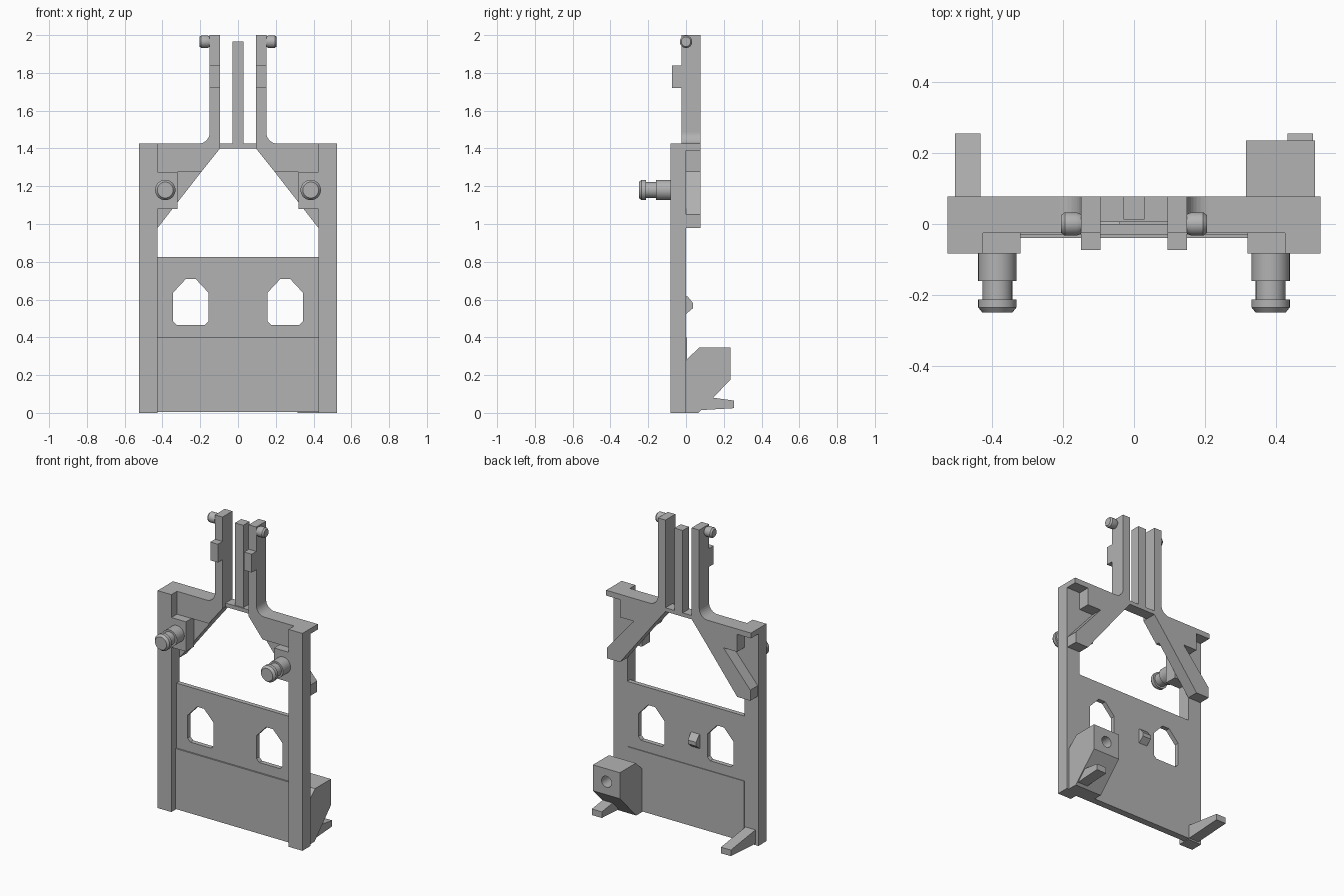
import bpy, bmesh, math
from mathutils import Vector

cube = bpy.data.objects.get("Cube")
if cube:
    bpy.data.objects.remove(cube)

grey = bpy.data.materials.new("plain grey")
grey.use_nodes = True
color = (0.45, 0.45, 0.45, 1)
grey.diffuse_color = color
grey.node_tree.nodes["Principled BSDF"].inputs["Base Color"].default_value = color


def finish(name, bm):
    bmesh.ops.recalc_face_normals(bm, faces=bm.faces)
    mesh = bpy.data.meshes.new(name)
    bm.to_mesh(mesh)
    bm.free()
    mesh.materials.append(grey)
    obj = bpy.data.objects.new(name, mesh)
    bpy.context.collection.objects.link(obj)
    return obj


def prism(name, pts, a, b, axis="y"):
    """Extrude a profile: (x, z) along y, or (y, z) along x."""
    bm = bmesh.new()
    place = (lambda p, t: (p[0], t, p[1])) if axis == "y" else (lambda p, t: (t, p[0], p[1]))
    face = bm.faces.new([bm.verts.new(place(p, a)) for p in pts])
    out = bmesh.ops.extrude_face_region(bm, geom=[face])
    shift = Vector((0, b - a, 0)) if axis == "y" else Vector((b - a, 0, 0))
    bmesh.ops.translate(bm, vec=shift, verts=[v for v in out["geom"] if isinstance(v, bmesh.types.BMVert)])
    return finish(name, bm)


def box(name, x, y, z):
    x = sorted(x)
    return prism(name, [(x[0], z[0]), (x[1], z[0]), (x[1], z[1]), (x[0], z[1])], *y)


def turned(name, profile, origin, axis, sides=32):
    """Stack of rings (distance, radius) along an axis, with capped ends."""
    bm = bmesh.new()
    axis = Vector(axis)
    up = Vector((0, 0, 1))
    side = axis.cross(up)
    rings = []
    for d, r in profile:
        angles = [2 * math.pi * i / sides for i in range(sides)]
        rings.append([bm.verts.new(Vector(origin) + axis * d + (side * math.cos(t) + up * math.sin(t)) * r)
                      for t in angles])
    for p, q in zip(rings, rings[1:]):
        for i in range(sides):
            j = (i + 1) % sides
            bm.faces.new((p[i], p[j], q[j], q[i]))
    bm.faces.new(rings[0])
    bm.faces.new(rings[-1])
    obj = finish(name, bm)
    bpy.context.view_layer.objects.active = obj
    obj.select_set(True)
    bpy.ops.object.shade_smooth_by_angle(angle=math.radians(30))
    obj.select_set(False)
    return obj


def cut(obj, cutter):
    mod = obj.modifiers.new("cut", "BOOLEAN")
    mod.operation = "DIFFERENCE"
    mod.solver = "EXACT"
    mod.object = cutter
    cutter.hide_render = True
    bpy.context.view_layer.objects.active = obj
    bpy.ops.object.modifier_apply(modifier=mod.name)
    bpy.data.objects.remove(cutter)


# Panel with two pointed windows, thicker in its lower half
panel = box("upper_panel", (-0.425, 0.425), (-0.03, 0), (0.4, 0.825))
half_window = [(0.025, 0.71), (0.095, 0.635), (0.095, 0.485), (0.075, 0.465)]
outline = half_window + [(-x, z) for x, z in reversed(half_window)]
for s in (-1, 1):
    cut(panel, prism("window_cutter", [(x + s * 0.25, z) for x, z in outline], -0.2, 0.2))
box("lower_panel", (-0.425, 0.425), (-0.04, 0.005), (0.004, 0.4))

# Frame halves
fillet = [(0.21 - 0.06 * math.cos(t), 1.485 - 0.06 * math.sin(t))
          for t in [math.pi / 2 * i / 8 for i in range(9)]]
yoke = [(0.095, 1.4), (0.095, 2), (0.15, 2)] + fillet + [(0.425, 1.425), (0.425, 1.275), (0.195, 1.275)]
brace = [(0.195, 1.275), (0.425, 0.98), (0.52, 0.98), (0.52, 1.05), (0.325, 1.275)]
prong = [(0, 0.1), (0.255, 0.065), (0.255, 0.025), (0, 0.01)]
peg = [(0, 0.054), (0.077, 0.054), (0.077, 0.042), (0.13, 0.042),
       (0.13, 0.054), (0.152, 0.054), (0.167, 0.042)]
pin = [(0, 0.028), (0.012, 0.033), (0.045, 0.033), (0.055, 0.025)]


for s, side in ((1, "left"), (-1, "right")):
    def flip(pts):
        return [(s * x, z) for x, z in pts]

    box(side + "_rail", (s * 0.425, s * 0.525), (-0.083, 0), (0, 1.425))
    box(side + "_top_tab", (s * 0.425, s * 0.525), (0, 0.077), (1.39, 1.425))
    prism(side + "_fork_and_shoulder", flip(yoke), -0.025, 0.077)
    prism(side + "_brace", flip(brace), 0, 0.077)
    box(side + "_peg_block", (s * 0.32, s * 0.425), (-0.083, 0), (1.08, 1.275))
    box(side + "_fork_bump", (s * 0.095, s * 0.15), (-0.073, -0.025), (1.72, 1.84))
    turned(side + "_peg", peg, (s * 0.385, -0.083, 1.18), (0, -1, 0))
    turned(side + "_fork_pin", pin, (s * 0.15, 0, 1.965), (s, 0, 0))
    prism(side + "_prong", prong, s * 0.432, s * 0.504, "x")

# Bridge and rod between the forks
box("fork_bridge", (-0.095, 0.095), (0.005, 0.077), (1.4, 1.425))
box("centre_rod", (-0.03, 0.03), (0.012, 0.077), (1.42, 1.965))

# Rear block with a round socket
block = prism("rear_block", [(0, 0), (0, 0.28), (0.07, 0.345), (0.235, 0.345), (0.235, 0.175), (0.065, 0)],
              0.315, 0.51, "x")
cut(block, turned("socket_cutter", [(0, 0.036), (0.2, 0.036)], (0.412, 0.1, 0.26), (0, 1, 0)))

# Small catch on the back of the panel
prism("rear_catch", [(-0.005, 0.52), (-0.005, 0.62), (0.01, 0.615), (0.038, 0.58), (0.038, 0.555)],
      -0.1, -0.04, "x")
